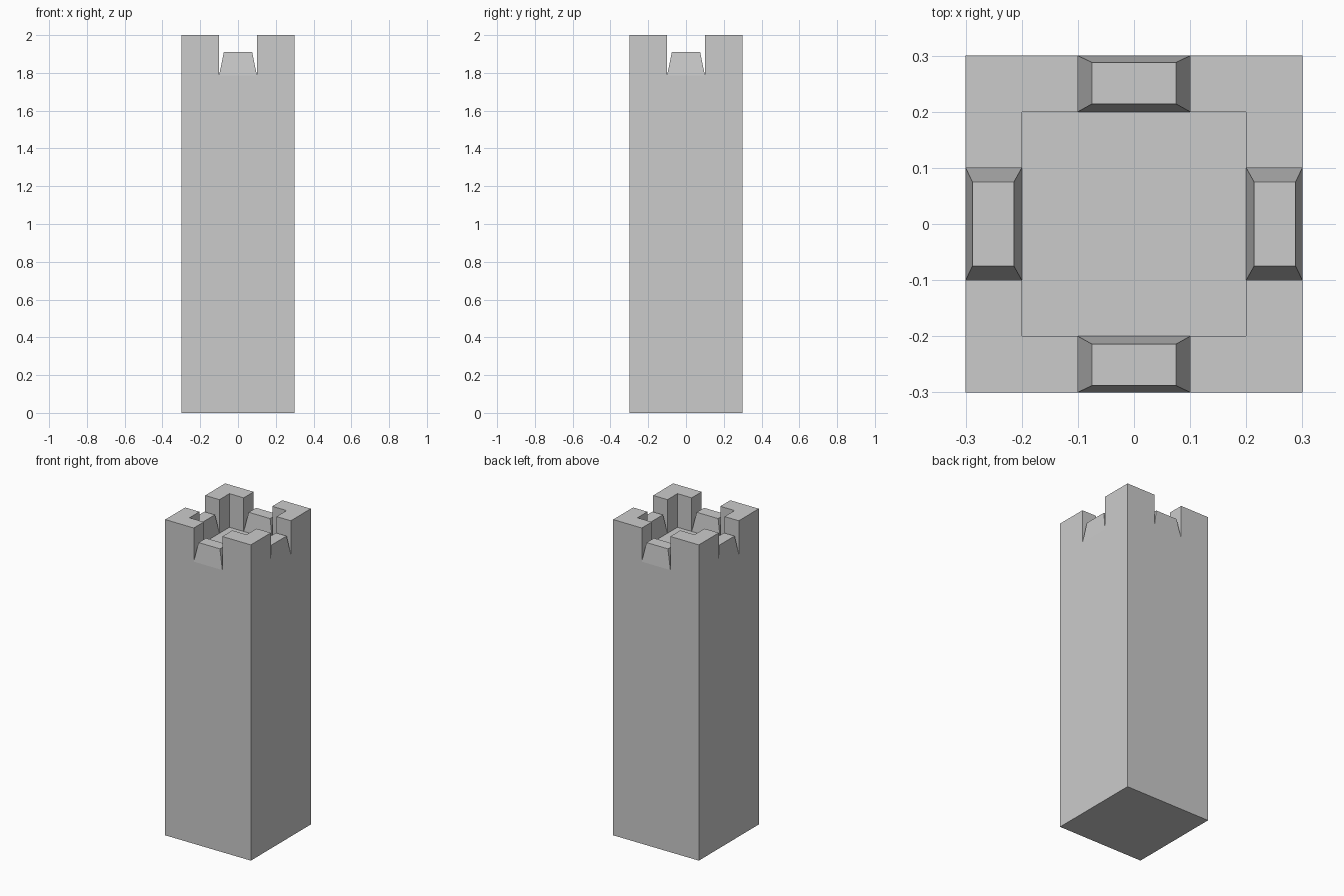
import bpy, bmesh
from math import pi
from mathutils import Matrix

if "Cube" in bpy.data.objects:
    bpy.data.objects.remove(bpy.data.objects["Cube"])

HALF, INNER, GAP = 0.30, 0.20, 0.10   # outer wall, inner wall, half gap width
DECK, TOP, LOW_TOP = 1.787, 2.0, 1.91


def loft(name, bottom, top, z0, z1, turn, base=False):
    """Join a bottom outline to a top outline with flat faces and a cap."""
    bm = bmesh.new()
    lo = [bm.verts.new((x, y, z0)) for x, y in bottom]
    hi = [bm.verts.new((x, y, z1)) for x, y in top]
    n = len(lo)
    for i in range(n):
        j = (i + 1) % n
        bm.faces.new((lo[i], lo[j], hi[j], hi[i]))
    bm.faces.new(hi)
    if base:
        bm.faces.new(lo[::-1])
    bm.transform(Matrix.Rotation(turn * pi / 2, 4, 'Z'))
    mesh = bpy.data.meshes.new(name)
    bm.to_mesh(mesh)
    bm.free()
    obj = bpy.data.objects.new(name, mesh)
    bpy.context.collection.objects.link(obj)
    return obj


def rect(x0, x1, y0, y1):
    return [(x0, y0), (x1, y0), (x1, y1), (x0, y1)]


# Tower shaft
square = rect(-HALF, HALF, -HALF, HALF)
loft("tower_body", square, square, 0, DECK, 0, base=True)

# L-shaped corner battlements and tapered blocks in the gaps
corner = [(GAP, -HALF), (HALF, -HALF), (HALF, -GAP),
          (INNER, -GAP), (INNER, -INNER), (GAP, -INNER)]
block_base = rect(-GAP, GAP, -HALF, -INNER)
block_top = rect(-0.075, 0.075, -0.288, -0.214)
for k in range(4):
    loft(f"corner_battlement_{k + 1}", corner, corner, DECK, TOP, k)
    loft(f"tapered_block_{k + 1}", block_base, block_top, DECK, LOW_TOP, k)
